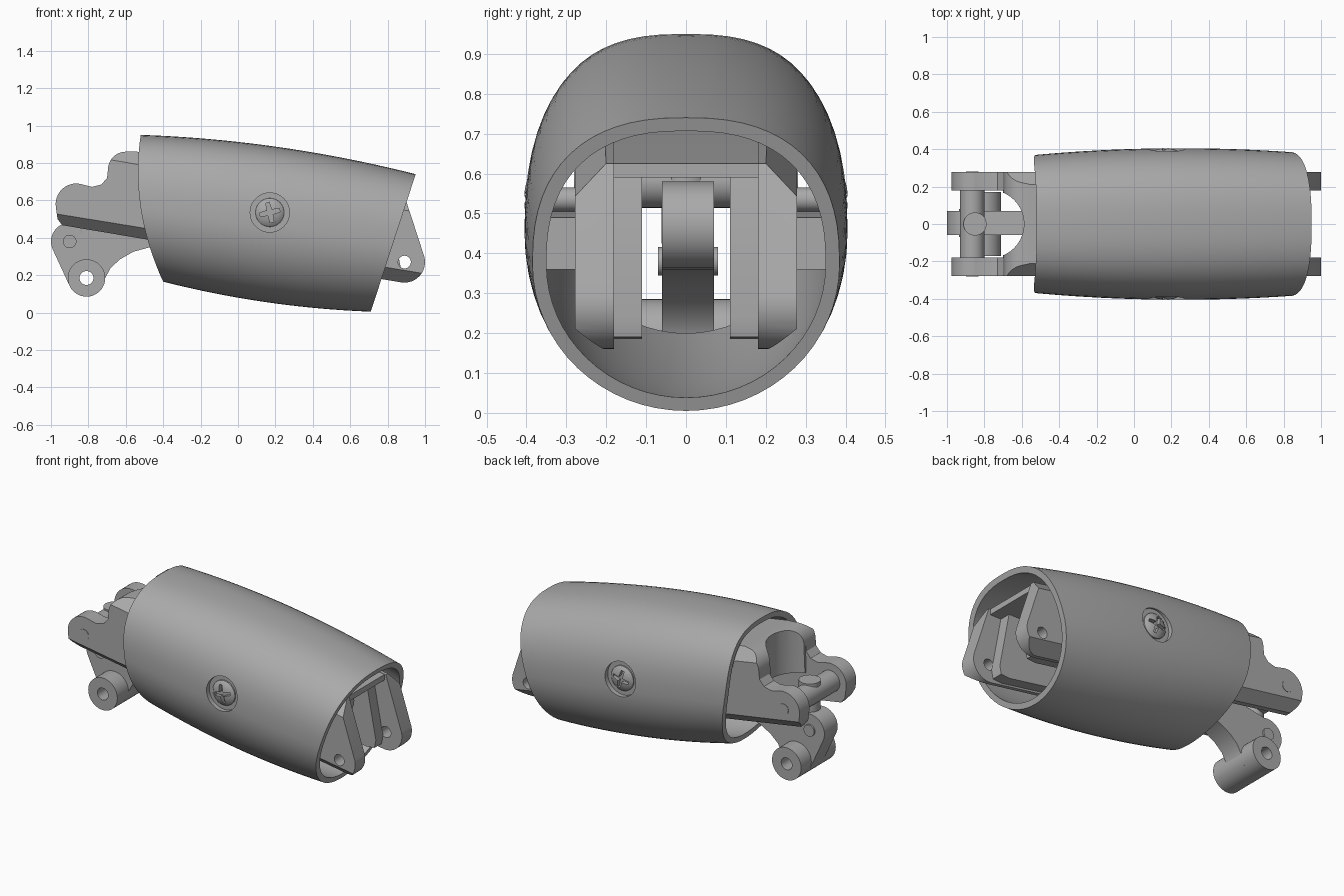
import bpy, bmesh, math
from mathutils import Vector, Matrix

cube = bpy.data.objects.get("Cube")
if cube:
    bpy.data.objects.remove(cube)

grey = bpy.data.materials.new("mid_grey")
grey.use_nodes = True
COLOUR = (0.4, 0.4, 0.4, 1)
grey.diffuse_color = COLOUR
grey.node_tree.nodes["Principled BSDF"].inputs["Base Color"].default_value = COLOUR


def finish(name, bm):
    bmesh.ops.recalc_face_normals(bm, faces=bm.faces)
    mesh = bpy.data.meshes.new(name)
    bm.to_mesh(mesh)
    bm.free()
    mesh.materials.append(grey)
    ob = bpy.data.objects.new(name, mesh)
    bpy.context.scene.collection.objects.link(ob)
    smooth(mesh)
    return ob


def smooth(mesh):
    mesh.shade_smooth()
    mesh.set_sharp_from_angle(angle=math.radians(30))


def arc(cx, cz, r, a0, a1, n=12):
    angles = [math.radians(a0 + (a1 - a0) * i / n) for i in range(n + 1)]
    return [(cx + r * math.cos(a), cz + r * math.sin(a)) for a in angles]


def prism_bm(pts, y0, y1):
    """Side profile (x, z) extruded across y."""
    bm = bmesh.new()
    face = bm.faces.new([bm.verts.new((x, y0, z)) for x, z in pts])
    out = bmesh.ops.extrude_face_region(bm, geom=[face])
    verts = [g for g in out["geom"] if isinstance(g, bmesh.types.BMVert)]
    bmesh.ops.translate(bm, verts=verts, vec=(0, y1 - y0, 0))
    return bm


def prism(name, pts, y0, y1):
    return finish(name, prism_bm(pts, y0, y1))


def cylinder(name, centre, r, length, axis="Y"):
    bm = bmesh.new()
    bmesh.ops.create_cone(bm, cap_ends=True, segments=40, radius1=r, radius2=r, depth=length)
    if axis == "Y":
        bmesh.ops.rotate(bm, verts=bm.verts, matrix=Matrix.Rotation(math.pi / 2, 3, "X"))
    bmesh.ops.translate(bm, verts=bm.verts, vec=centre)
    return finish(name, bm)


def cut(ob, *cutters):
    """Subtract the cutters, bake the result and remove them."""
    for c in cutters:
        mod = ob.modifiers.new("cut", "BOOLEAN")
        mod.operation, mod.solver, mod.object = "DIFFERENCE", "EXACT", c
    bpy.context.view_layer.update()
    deps = bpy.context.evaluated_depsgraph_get()
    mesh = bpy.data.meshes.new_from_object(ob.evaluated_get(deps))
    ob.modifiers.clear()
    ob.data = mesh
    smooth(mesh)
    for c in cutters:
        bpy.data.objects.remove(c)


# Outer shell: rings lofted between slanted ends, with wall thickness
RINGS, SEG, WALL = 20, 64, 0.035


def ring(t, inset):
    bow = 4 * t * (1 - t)
    low = Vector((-0.40 + 1.11 * t, 0, 0.165 - 0.16 * t - 0.03 * bow))
    top = Vector((-0.52 + 1.47 * t, 0, 0.95 - 0.21 * t + 0.04 * bow))
    width = 0.37 + 0.015 * t + 0.027 * bow - inset
    mid, half = (low + top) / 2, (top - low) / 2
    half *= (half.length - inset) / half.length
    pts = []
    for i in range(SEG):
        a = 2 * math.pi * i / SEG
        c, s = math.cos(a), math.sin(a)
        p = 2 / (2.6 - 0.15 * t) if s > 0 else 1
        up = math.copysign(abs(s) ** p, s)
        y = math.copysign(abs(c) ** p, c) * width
        p3 = mid + half * up + Vector((0, y, 0))
        p3.x -= 0.06 * (1 - t) * (1 - up * up)
        pts.append(p3)
    return pts


bm = bmesh.new()
loops = [ring(i / RINGS, 0) for i in range(RINGS + 1)]
loops += [ring(i / RINGS, WALL) for i in range(RINGS, -1, -1)]
loops = [[bm.verts.new(p) for p in loop] for loop in loops]
for k, a in enumerate(loops):
    b = loops[(k + 1) % len(loops)]
    for i in range(SEG):
        j = (i + 1) % SEG
        bm.faces.new((a[i], a[j], b[j], b[i]))
shell = finish("outer_shell", bm)
SX, SZ = 0.17, 0.535
cut(shell, *[cylinder("recess_cutter", (SX, s * 0.475, SZ), 0.105, 0.2) for s in (-1, 1)])

# Side arms of the inner frame, chamfered along both outer edges
arm_profile = (arc(-0.865, 0.58, 0.11, 80, 190) + [(-0.965, 0.50), (-0.94, 0.467)]
               + arc(0.89, 0.27, 0.11, -100, 15) + [(0.89, 0.625), (-0.55, 0.862)]
               + arc(-0.6, 0.765, 0.095, 90, 170) + [(-0.70, 0.72), (-0.73, 0.685), (-0.78, 0.672)])
inner_profile = [(-0.45, 0.40), (0.80, 0.185), (0.86, 0.19), (0.87, 0.24), (0.80, 0.61), (-0.45, 0.80)]
for side, s in (("left", 1), ("right", -1)):
    bm = prism_bm(arm_profile, s * 0.18, s * 0.278)
    for point, normal in (((0, s * 0.278, 0.37), (-0.12, s * 0.66, -0.74)),
                          ((0, s * 0.278, 0.70), (0.12, s * 0.70, 0.70))):
        geom = bm.verts[:] + bm.edges[:] + bm.faces[:]
        out = bmesh.ops.bisect_plane(bm, geom=geom, plane_co=point, plane_no=normal, clear_outer=True)
        edges = [e for e in bm.edges if e.is_boundary]
        bmesh.ops.holes_fill(bm, edges=edges, sides=0)
    arm = finish(side + "_frame_arm", bm)
    cut(arm, cylinder("hole_cutter", (0.89, s * 0.23, 0.27), 0.034, 0.4))
    prism(side + "_inner_plate", inner_profile, s * 0.11, s * 0.182)
    # Rib between frame and shell, screw shank
    prism(side + "_shell_rib", [(-0.08, 0.41), (0.4, 0.36), (0.4, 0.49), (-0.08, 0.52)],
          s * 0.275, s * 0.36)
    cylinder(side + "_screw_shank", (SX, s * 0.32, SZ), 0.03, 0.11)
    cylinder(side + "_hinge_plug", (-0.865, s * 0.23, 0.58), 0.034, 0.101)

    # Domed screw head with a cross recess
    bm = bmesh.new()
    profile = [(0.078, 0.36), (0.076, 0.382), (0.062, 0.393), (0.04, 0.401), (0.02, 0.405)]
    hoops = [[bm.verts.new((SX + r * math.cos(a), s * y, SZ + r * math.sin(a)))
              for a in [2 * math.pi * i / 40 for i in range(40)]] for r, y in profile]
    for a, b in zip(hoops, hoops[1:]):
        for i in range(40):
            bm.faces.new((a[i], a[i - 1], b[i - 1], b[i]))
    bm.faces.new(hoops[0])
    bm.faces.new(hoops[-1])
    head = finish(side + "_screw_head", bm)
    star = []
    for i in range(8):
        star += arc(SX, SZ, 0.016 if i % 2 else 0.055, 45 * i + 3, 45 * i + 23, 1) if i % 2 == 0 \
            else [(SX + 0.018 * math.cos(math.radians(45 * i + 13)),
                   SZ + 0.018 * math.sin(math.radians(45 * i + 13)))]
    cut(head, prism("cross_cutter", star, s * 0.378, s * 0.43))

# Bridge joining the arms, hollowed at the hinge end
bridge = prism("frame_bridge", [(0.88, 0.59), (0.88, 0.625), (-0.55, 0.862)]
               + arc(-0.6, 0.765, 0.095, 90, 170) + [(-0.70, 0.59)], -0.181, 0.181)
cut(bridge, cylinder("hollow_cutter", (-0.77, 0, 0.7), 0.182, 1, "Z"))

# Hinge pin across the fork with its upright peg
cylinder("hinge_pin", (-0.865, 0, 0.58), 0.066, 0.37)
cylinder("upright_peg", (-0.85, 0, 0.54), 0.062, 0.23, "Z")

# Central link: rounded lever running back through the frame
link_profile = (arc(-0.9, 0.38, 0.1, 75, 205) + arc(-0.81, 0.185, 0.1, 205, 360)
                + [(-0.68, 0.24), (-0.63, 0.285), (-0.56, 0.325), (-0.45, 0.355)]
                + arc(0.64, 0.47, 0.11, -90, 90) + [(-0.5, 0.55), (-0.75, 0.50)])
link = prism("central_link", link_profile, -0.06, 0.07)
knuckle = cylinder("link_knuckle", (-0.81, 0, 0.185), 0.1, 0.34)
for part in (link, knuckle):
    cut(part, cylinder("hole_cutter", (-0.81, 0, 0.185), 0.037, 1))
cylinder("link_pin", (-0.9, 0.005, 0.38), 0.036, 0.15)
